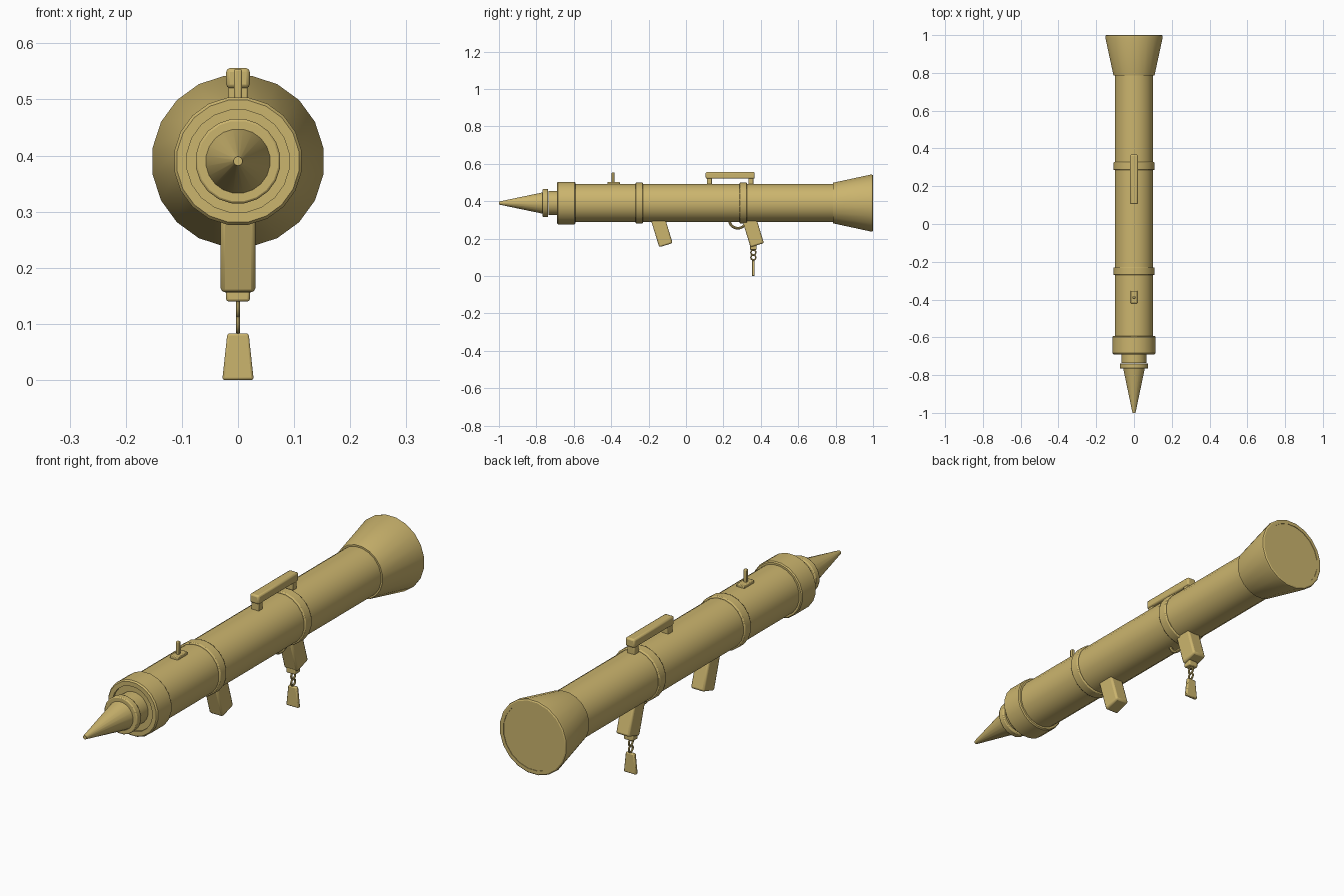
import bpy, bmesh, math
from mathutils import Matrix, Vector

cube = bpy.data.objects.get("Cube")
if cube:
    bpy.data.objects.remove(cube, do_unlink=True)

AXIS_Z = 0.39
SIDES = 20

mat = bpy.data.materials.new("tan")
mat.use_nodes = True
TAN = (0.60, 0.46, 0.155, 1)
mat.diffuse_color = TAN
mat.node_tree.nodes["Principled BSDF"].inputs["Base Color"].default_value = TAN


def finish(name, bm, bevel=0.0):
    bmesh.ops.recalc_face_normals(bm, faces=bm.faces)
    mesh = bpy.data.meshes.new(name)
    bm.to_mesh(mesh)
    bm.free()
    mesh.materials.append(mat)
    obj = bpy.data.objects.new(name, mesh)
    bpy.context.collection.objects.link(obj)
    if bevel:
        mod = obj.modifiers.new("rounded_edges", 'BEVEL')
        mod.width = bevel
        mod.segments = 2
        mod.limit_method = 'ANGLE'
        mod.angle_limit = math.radians(40)
    bpy.ops.object.select_all(action='DESELECT')
    obj.select_set(True)
    bpy.context.view_layer.objects.active = obj
    bpy.ops.object.shade_smooth_by_angle(angle=math.radians(30))
    return obj


def lathe(name, profile, bevel=0.0, sides=SIDES):
    """Turn (radius, y) points about the barrel axis and cap both ends."""
    bm = bmesh.new()
    rings = []
    for r, y in profile:
        angles = [2 * math.pi * (i + 0.5) / sides for i in range(sides)]
        rings.append([bm.verts.new((r * math.cos(a), y, AXIS_Z + r * math.sin(a)))
                      for a in angles])
    for a, b in zip(rings, rings[1:]):
        for i in range(sides):
            j = (i + 1) % sides
            bm.faces.new((a[i], a[j], b[j], b[i]))
    bm.faces.new(rings[0])
    bm.faces.new(rings[-1])
    return finish(name, bm, bevel)


def box(name, center, size, bevel=0.0, tilt=0.0, taper=1.0):
    """Box with an optional narrower top and a tilt about x."""
    bm = bmesh.new()
    bmesh.ops.create_cube(bm, size=1)
    for v in bm.verts:
        if v.co.z > 0:
            v.co.x *= taper
    m = (Matrix.Translation(center) @ Matrix.Rotation(tilt, 4, 'X')
         @ Matrix.Diagonal((*size, 1)))
    bm.transform(m)
    return finish(name, bm, bevel)


def ring(name, center, major, minor, turn=0.0, steps=20, tube=8):
    """Torus standing in the y-z plane, turned about z."""
    bm = bmesh.new()
    loops = []
    for i in range(steps):
        a = 2 * math.pi * i / steps
        loop = []
        for k in range(tube):
            b = 2 * math.pi * k / tube
            r = major + minor * math.cos(b)
            loop.append(bm.verts.new((minor * math.sin(b), r * math.cos(a), r * math.sin(a))))
        loops.append(loop)
    for i in range(steps):
        a, b = loops[i], loops[(i + 1) % steps]
        for k in range(tube):
            n = (k + 1) % tube
            bm.faces.new((a[k], a[n], b[n], b[k]))
    bm.transform(Matrix.Translation(center) @ Matrix.Rotation(turn, 4, 'Z'))
    return finish(name, bm)


# Barrel, bands and flared exhaust
lathe("barrel", [(0.103, -0.62), (0.103, 0.80)])
for label, y in (("front", -0.25), ("rear", 0.306)):
    lathe(label + "_band", [(0.110, y - 0.021), (0.110, y + 0.021)], bevel=0.004)
lathe("exhaust_bell", [(0.110, 0.787), (0.154, 0.988), (0.153, 0.997),
                       (0.148, 1.0), (0.135, 1.0), (0.135, 0.998)])

# Muzzle collar with a shallow recessed mouth
lathe("muzzle_collar", [(0.092, -0.680), (0.092, -0.690), (0.110, -0.690),
                        (0.115, -0.684), (0.115, -0.597), (0.111, -0.592)])

# Warhead: neck, flange and pointed nose
lathe("warhead_neck", [(0.066, -0.735), (0.066, -0.67)])
lathe("warhead_flange", [(0.076, -0.766), (0.076, -0.738)], bevel=0.004)
lathe("warhead_nose", [(0.008, -1.0), (0.062, -0.745)])

# Carrying handle on top
box("handle_bar", (0, 0.236, 0.538), (0.042, 0.262, 0.036), bevel=0.007)
for label, y in (("front", 0.125), ("rear", 0.347)):
    box(label + "_handle_post", (0, y, 0.505), (0.034, 0.028, 0.050), bevel=0.003)

# Front sight
box("sight_base", (0, -0.387, 0.494), (0.036, 0.066, 0.018), bevel=0.003)
box("sight_post", (0, -0.390, 0.525), (0.014, 0.014, 0.058), bevel=0.003)

# Slanted grips
for label, y in (("front", -0.130), ("rear", 0.358)):
    box(label + "_grip", (0, y, 0.239), (0.062, 0.075, 0.155),
        bevel=0.008, tilt=math.radians(17))

# Trigger guard ring, half buried in the barrel
ring("trigger_guard", (0, 0.277, 0.301), 0.046, 0.007)

# Lanyard: mount, chain links and tag
box("lanyard_mount", (0, 0.360, 0.152), (0.042, 0.036, 0.024), bevel=0.004)
ring("upper_link", (0, 0.360, 0.126), 0.013, 0.004)
ring("lower_link", (0, 0.360, 0.099), 0.013, 0.004)
box("lanyard_tag", (0, 0.360, 0.0415), (0.056, 0.015, 0.083), bevel=0.004, taper=0.68)
